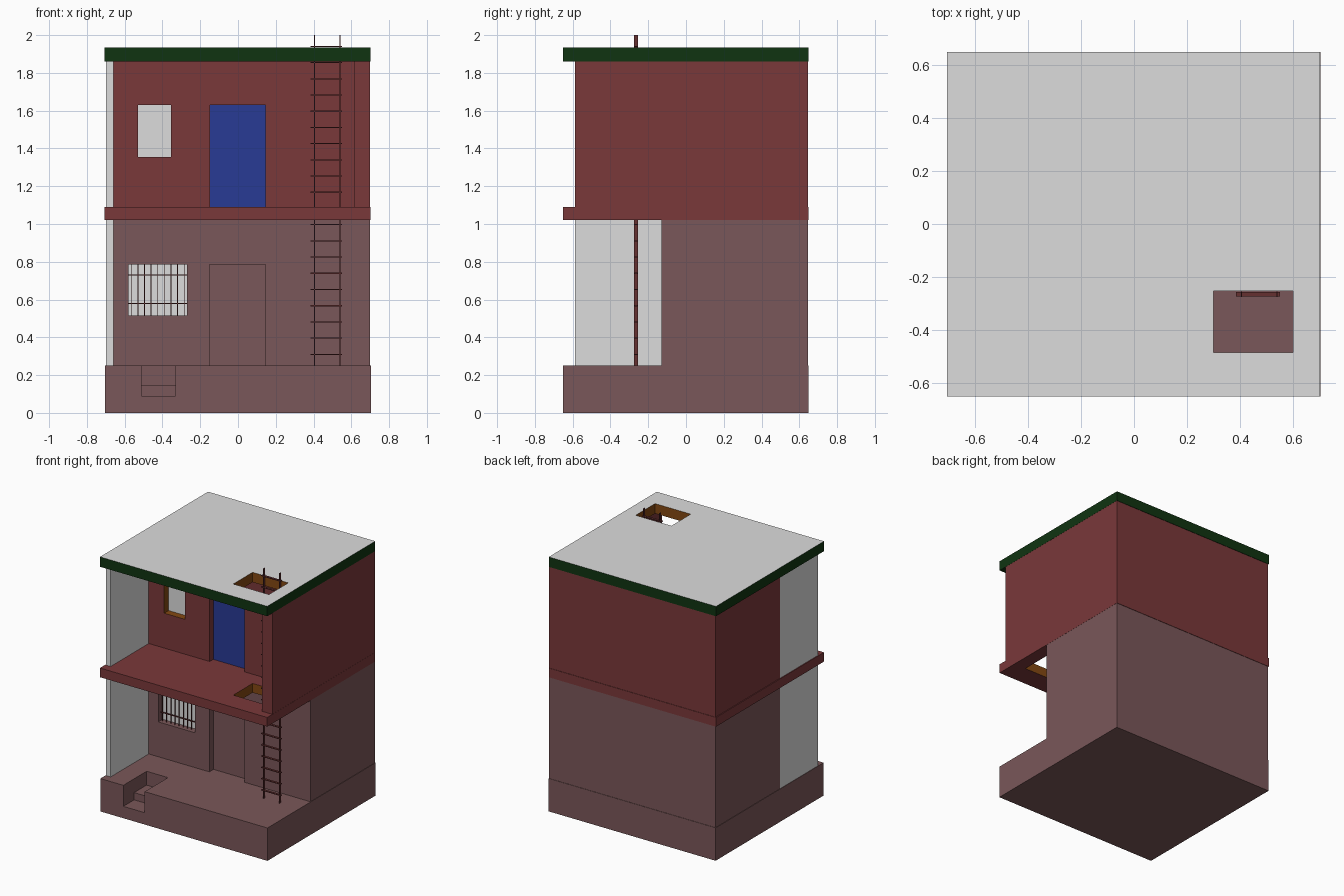
import bpy, bmesh
from mathutils import Vector

if "Cube" in bpy.data.objects:
    bpy.data.objects.remove(bpy.data.objects["Cube"])


def material(name, rgb):
    m = bpy.data.materials.new(name)
    m.diffuse_color = (*rgb, 1)
    m.use_nodes = True
    m.node_tree.nodes["Principled BSDF"].inputs["Base Color"].default_value = m.diffuse_color
    return m


PINK = material("dusty pink plaster", (0.195, 0.095, 0.10))
RED = material("brick red plaster", (0.195, 0.04, 0.042))
GREY = material("light grey", (0.72, 0.72, 0.72))
GREEN = material("dark green", (0.005, 0.034, 0.0055))
BLUE = material("door blue", (0.022, 0.043, 0.30))
ORANGE = material("orange brown", (0.23, 0.065, 0.006))
IRON = material("dark red iron", (0.13, 0.03, 0.03))


def boxes(name, ranges, *mats):
    """One object made of boxes given as (x0, x1, y0, y1, z0, z1)."""
    bm = bmesh.new()
    for x0, x1, y0, y1, z0, z1 in ranges:
        lo, hi = Vector((x0, y0, z0)), Vector((x1, y1, z1))
        for v in bmesh.ops.create_cube(bm, size=1)["verts"]:
            v.co = Vector([lo[i] if v.co[i] < 0 else hi[i] for i in range(3)])
    me = bpy.data.meshes.new(name)
    bm.to_mesh(me)
    bm.free()
    for m in mats:
        me.materials.append(m)
    ob = bpy.data.objects.new(name, me)
    bpy.context.collection.objects.link(ob)
    return ob


def cut(ob, *ranges):
    """Subtract boxes from an object and apply the result."""
    for r in ranges:
        cutter = boxes("cutter", [r])
        cutter.hide_render = True
        mod = ob.modifiers.new("cut", 'BOOLEAN')
        mod.operation, mod.solver, mod.object = 'DIFFERENCE', 'EXACT', cutter
        bpy.context.view_layer.objects.active = ob
        bpy.ops.object.modifier_apply(modifier=mod.name)
        bpy.data.objects.remove(cutter)


def paint(ob, index, rule):
    for p in ob.data.polygons:
        if rule(p.center, p.normal):
            p.material_index = index


X, Y, WALL = 0.70, 0.645, -0.13          # half width, half depth, porch wall
F1, F2, F3, F4 = 0.25, 1.02, 1.09, 1.86  # floor and ceiling heights

# plinth with two steps cut into its front
base = boxes("base", [(-0.703, 0.703, -0.65, 0.648, 0, F1)], PINK)
cut(base, (-0.51, -0.33, -0.8, -0.52, 0.09, 0.4),
    (-0.51, -0.33, -0.8, -0.37, 0.145, 0.4))

# lower storey with a door niche and a window niche
lower = boxes("lower_storey", [(-X, X, WALL, Y, F1, F2)], PINK)
cut(lower, (-0.15, 0.145, -0.3, WALL + 0.05, F1 - 0.1, 0.785),
    (-0.58, -0.27, -0.3, WALL + 0.06, 0.515, 0.785))
boxes("lower_window_pane", [(-0.58, -0.27, WALL + 0.053, WALL + 0.059, 0.515, 0.785)], GREY)

# window grille
by = WALL + 0.03
bars = [(x - 0.002, x + 0.002, by - 0.003, by + 0.003, 0.515, 0.785)
        for x in [-0.565 + i * 0.035 for i in range(9)]]
bars += [(-0.58, -0.27, by - 0.004, by + 0.004, z - 0.003, z + 0.003) for z in (0.58, 0.73)]
boxes("window_grille", bars, IRON)

# upper storey with a blue door and an orange-lined window
upper = boxes("upper_storey", [(-X, X, WALL, Y, F3, F4)], RED, ORANGE)
cut(upper, (-0.147, 0.145, -0.3, WALL + 0.05, F3 - 0.1, 1.63),
    (-0.53, -0.355, -0.3, WALL + 0.06, 1.355, 1.63))
paint(upper, 1, lambda c, n: -0.54 < c.x < -0.35 and abs(n.y) < 0.5
      and 1.3 < c.z < 1.64 and c.y < WALL + 0.06)
boxes("upper_window_pane", [(-0.53, -0.355, WALL + 0.053, WALL + 0.059, 1.355, 1.63)], GREY)
boxes("upper_door", [(-0.147, 0.145, WALL + 0.043, WALL + 0.049, F3, 1.63)], BLUE)

# porch side walls
for part, z0, z1 in (("lower", F1, F2), ("upper", F3, F4)):
    boxes(part + "_left_panel", [(-X, -0.66, -0.588, WALL, z0, z1)], GREY)
boxes("upper_right_wall", [(0.615, X, -0.588, WALL, F3, F4)], RED)

# floor slab and roof, each with an orange-lined ladder hatch
hatch = (0.30, 0.60, -0.485, -0.253)
slabs = (("floor_slab", F2, F3, RED, RED), ("roof", F4, 1.935, GREEN, GREY))
for name, z0, z1, side, top in slabs:
    slab = boxes(name, [(-0.706, X + 0.001, -0.65, 0.648, z0, z1)], side, top, ORANGE)
    cut(slab, (*hatch, z0 - 0.1, z1 + 0.1))
    paint(slab, 1, lambda c, n: n.z > 0.5)
    paint(slab, 2, lambda c, n: abs(n.z) < 0.5 and abs(c.x) < 0.65 and abs(c.y) < 0.6)

# ladder through both hatches
rails = [(x - 0.002, x + 0.002, -0.275, -0.255, F1, 2.0) for x in (0.405, 0.54)]
rungs = [(0.385, 0.55, -0.273, -0.256, z - 0.003, z + 0.003)
         for z in [0.31 + i * 0.0858 for i in range(20)]]
boxes("ladder", rails + rungs, IRON)
